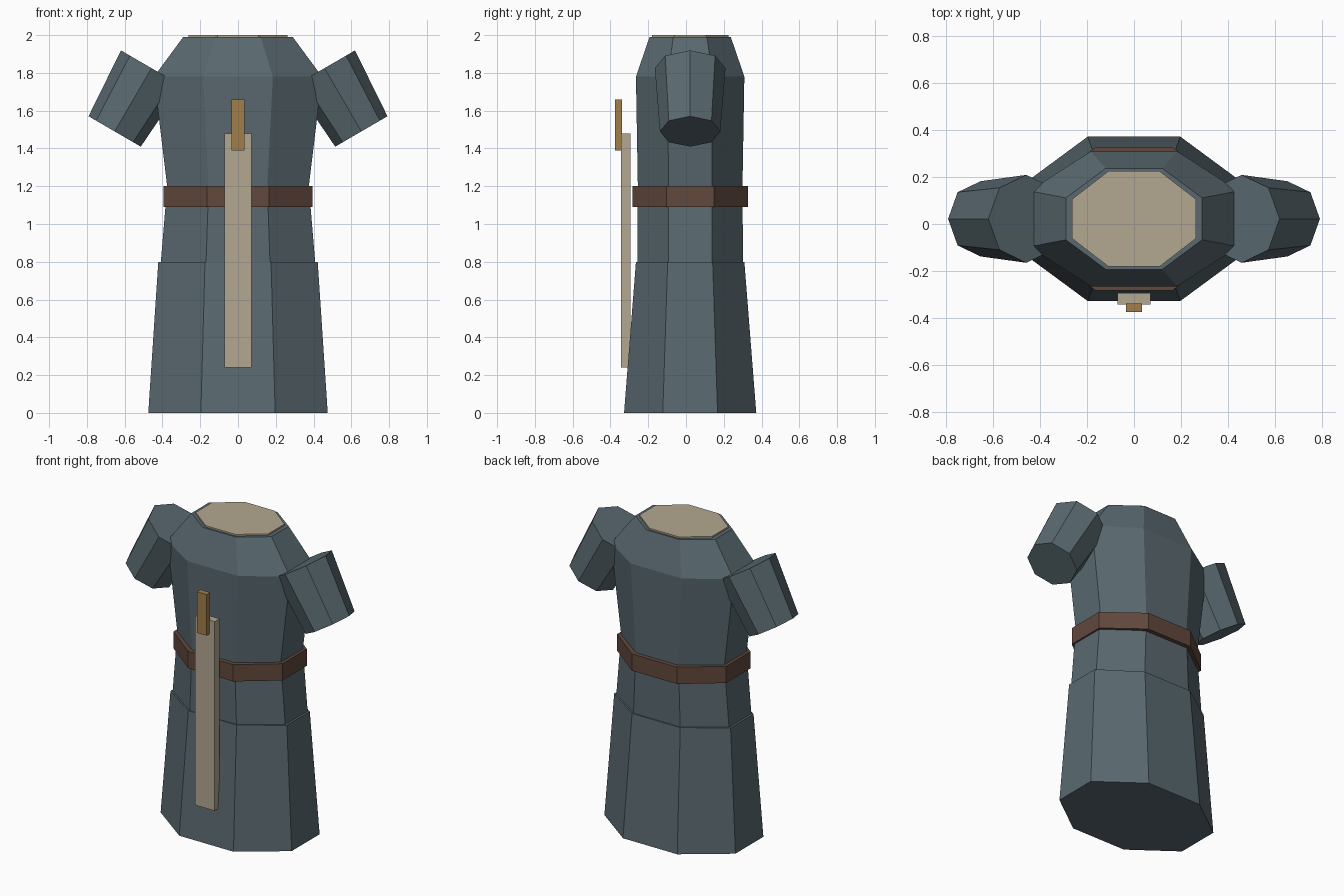
import bpy, bmesh, math
from mathutils import Vector

if "Cube" in bpy.data.objects:
    bpy.data.objects.remove(bpy.data.objects["Cube"])

CY = 0.022  # depth centre of the garment


def material(name, rgb):
    m = bpy.data.materials.new(name)
    m.diffuse_color = (*rgb, 1)
    m.use_nodes = True
    m.node_tree.nodes["Principled BSDF"].inputs["Base Color"].default_value = m.diffuse_color
    return m


cloth = material("slate_cloth", (0.10, 0.14, 0.16))
leather = material("brown_leather", (0.12, 0.065, 0.045))
linen = material("cream_linen", (0.45, 0.39, 0.28))
brass = material("brass", (0.36, 0.21, 0.07))


def loft(name, rings, mat):
    """Skin a list of equal-length point rings and cap both ends."""
    bm = bmesh.new()
    loops = [[bm.verts.new(p) for p in ring] for ring in rings]
    n = len(loops[0])
    for a, b in zip(loops, loops[1:]):
        for i in range(n):
            j = (i + 1) % n
            bm.faces.new((a[i], a[j], b[j], b[i]))
    bm.faces.new(loops[0])
    bm.faces.new(loops[-1])
    bmesh.ops.recalc_face_normals(bm, faces=bm.faces)
    mesh = bpy.data.meshes.new(name)
    bm.to_mesh(mesh)
    bm.free()
    mesh.materials.append(mat)
    obj = bpy.data.objects.new(name, mesh)
    bpy.context.collection.objects.link(obj)
    return obj


def octagon(hx, hy, z):
    """Flat-fronted octagon with half-width hx and half-depth hy."""
    k = 1 / math.cos(math.pi / 8)
    angles = [math.pi / 8 + i * math.pi / 4 for i in range(8)]
    return [(hx * k * math.cos(a), CY + hy * k * math.sin(a), z) for a in angles]


def box(name, hx, y0, y1, z0, z1, mat):
    rings = [[(-hx, y0, z), (hx, y0, z), (hx, y1, z), (-hx, y1, z)] for z in (z0, z1)]
    return loft(name, rings, mat)


# Skirt, torso, belt and neck opening
loft("skirt", [octagon(0.475, 0.35, 0), octagon(0.422, 0.287, 0.8)], cloth)
loft("torso", [octagon(0.41, 0.28, 0.78), octagon(0.375, 0.277, 1.2),
               octagon(0.445, 0.287, 1.78), octagon(0.29, 0.215, 1.99)], cloth)
loft("belt", [octagon(0.395, 0.305, 1.09), octagon(0.395, 0.305, 1.2)], leather)
loft("neck_opening", [octagon(0.263, 0.203, 1.96), octagon(0.263, 0.203, 2.0)], linen)

# Tapered short sleeves
for side, label in ((-1, "left"), (1, "right")):
    across = Vector((side * 0.864, 0, 0.503))
    rings = []
    for x, z, r in ((0.458, 1.825, 0.187), (0.653, 1.49, 0.16)):
        centre = Vector((side * x, CY, z))
        rings.append([centre + across * r * math.cos(i * math.pi / 4)
                      + Vector((0, r * math.sin(i * math.pi / 4), 0)) for i in range(8)])
    loft(label + "_sleeve", rings, cloth)

# Hanging front strip and its clasp
box("front_strip", 0.071, -0.343, -0.293, 0.24, 1.48, linen)
box("strip_clasp", 0.035, -0.375, -0.338, 1.39, 1.66, brass)
